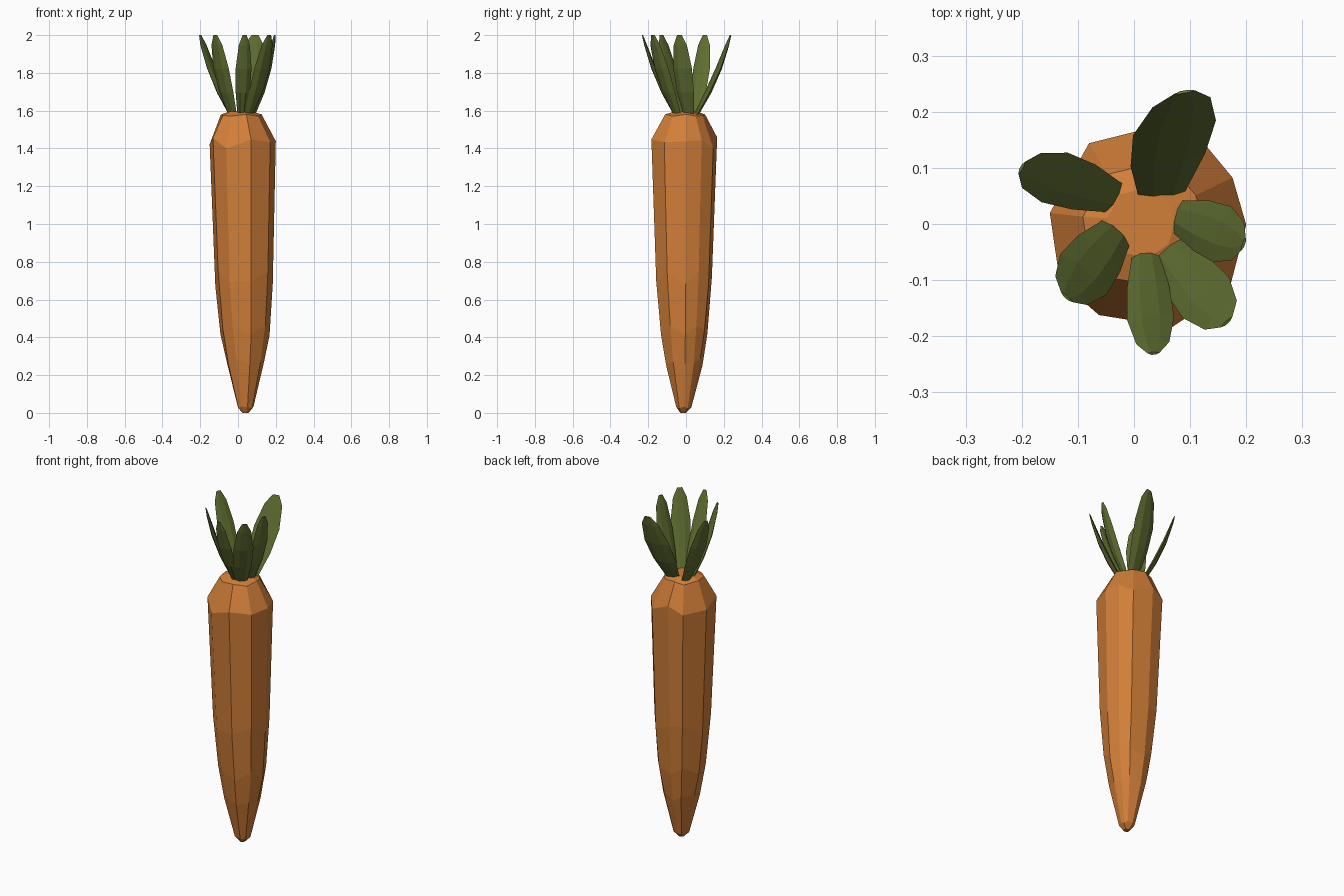
import bpy
from math import cos, sin, pi
from mathutils import Vector

if "Cube" in bpy.data.objects:
    bpy.data.objects.remove(bpy.data.objects["Cube"])


def material(name, color):
    m = bpy.data.materials.new(name)
    m.diffuse_color = color
    m.use_nodes = True
    m.node_tree.nodes["Principled BSDF"].inputs["Base Color"].default_value = m.diffuse_color
    return m


def loft(name, rings, mat):
    # Skin closed rings of equal point count, with flat end caps
    n = len(rings[0])
    verts = [p for r in rings for p in r]
    faces = [(k * n + i, k * n + (i + 1) % n, (k + 1) * n + (i + 1) % n, (k + 1) * n + i)
             for k in range(len(rings) - 1) for i in range(n)]
    faces.append(tuple(reversed(range(n))))
    faces.append(tuple(range((len(rings) - 1) * n, len(rings) * n)))
    me = bpy.data.meshes.new(name)
    me.from_pydata(verts, [], faces)
    me.materials.append(mat)
    ob = bpy.data.objects.new(name, me)
    bpy.context.collection.objects.link(ob)
    return ob


orange = material("carrot_orange", (0.64, 0.21, 0.04, 1))
green = material("leaf_green", (0.115, 0.155, 0.03, 1))

# Carrot root: irregular ten-sided outline, scaled along a slightly bent axis
outline = [(1.0, 0.05), (0.86, 0.53), (0.57, 0.88), (-0.12, 1.0), (-0.6, 0.88),
           (-1.0, 0.17), (-0.9, -0.52), (-0.5, -0.87), (0.25, -0.99), (0.83, -0.6)]
sections = [  # z, centre x, centre y, radius x, radius y, height wobble
    (0.0, 0.04, -0.015, 0.015, 0.015, 0.0),
    (0.03, 0.04, -0.012, 0.042, 0.04, 0.006),
    (0.27, 0.038, -0.01, 0.098, 0.097, 0.02),
    (0.44, 0.037, -0.01, 0.13, 0.123, 0.03),
    (0.71, 0.032, -0.011, 0.152, 0.148, 0.04),
    (1.43, 0.025, -0.01, 0.175, 0.175, 0.03),
    (1.575, 0.017, -0.005, 0.108, 0.106, 0.006),
    (1.595, 0.012, 0.0, 0.06, 0.06, 0.0)]
rings = [[(cx + rx * x, cy + ry * y, z + w * cos(i * 2.4 + k))
          for i, (x, y) in enumerate(outline)]
         for k, (z, cx, cy, rx, ry, w) in enumerate(sections)]
loft("carrot_root", rings, orange)

# Leaves: lens-shaped blades leaning outwards
profile = [(0.0, 0.55, 0.7), (0.3, 0.9, 1.0), (0.6, 1.0, 0.9),
           (0.88, 0.7, 0.5), (1.0, 0.25, 0.2)]  # along, width, thickness
leaves = [  # base x, y, tip x, y, half width, facing angle in degrees
    ("back_leaf", 0.05, 0.05, 0.09, 0.235, 0.075, 100),
    ("left_leaf", -0.03, 0.045, -0.20, 0.10, 0.05, 152),
    ("front_left_leaf", -0.028, -0.01, -0.12, -0.13, 0.055, 228),
    ("front_leaf", 0.02, -0.05, 0.035, -0.23, 0.042, 274),
    ("front_right_leaf", 0.055, -0.045, 0.165, -0.175, 0.055, 312),
    ("right_leaf", 0.075, 0.015, 0.195, -0.035, 0.052, 342)]
for name, bx, by, tx, ty, hw, deg in leaves:
    a = deg * pi / 180
    base, tip = Vector((bx, by, 1.575)), Vector((tx, ty, 2.0))
    side = Vector((-sin(a), cos(a), 0))
    normal = side.cross(tip - base).normalized()
    rings = []
    for t, w, h in profile:
        c = base.lerp(tip, t) + normal * 0.012 * sin(pi * t)
        s, n = side * hw * w, normal * 0.016 * h
        rings.append([c + s, c + s * 0.4 + n, c - s * 0.4 + n,
                      c - s, c - s * 0.4 - n * 0.6, c + s * 0.4 - n * 0.6])
    loft(name, rings, green)

# Consistent outward normals
import bmesh
for ob in bpy.context.collection.objects:
    bm = bmesh.new()
    bm.from_mesh(ob.data)
    bmesh.ops.recalc_face_normals(bm, faces=bm.faces)
    bm.to_mesh(ob.data)
    bm.free()
